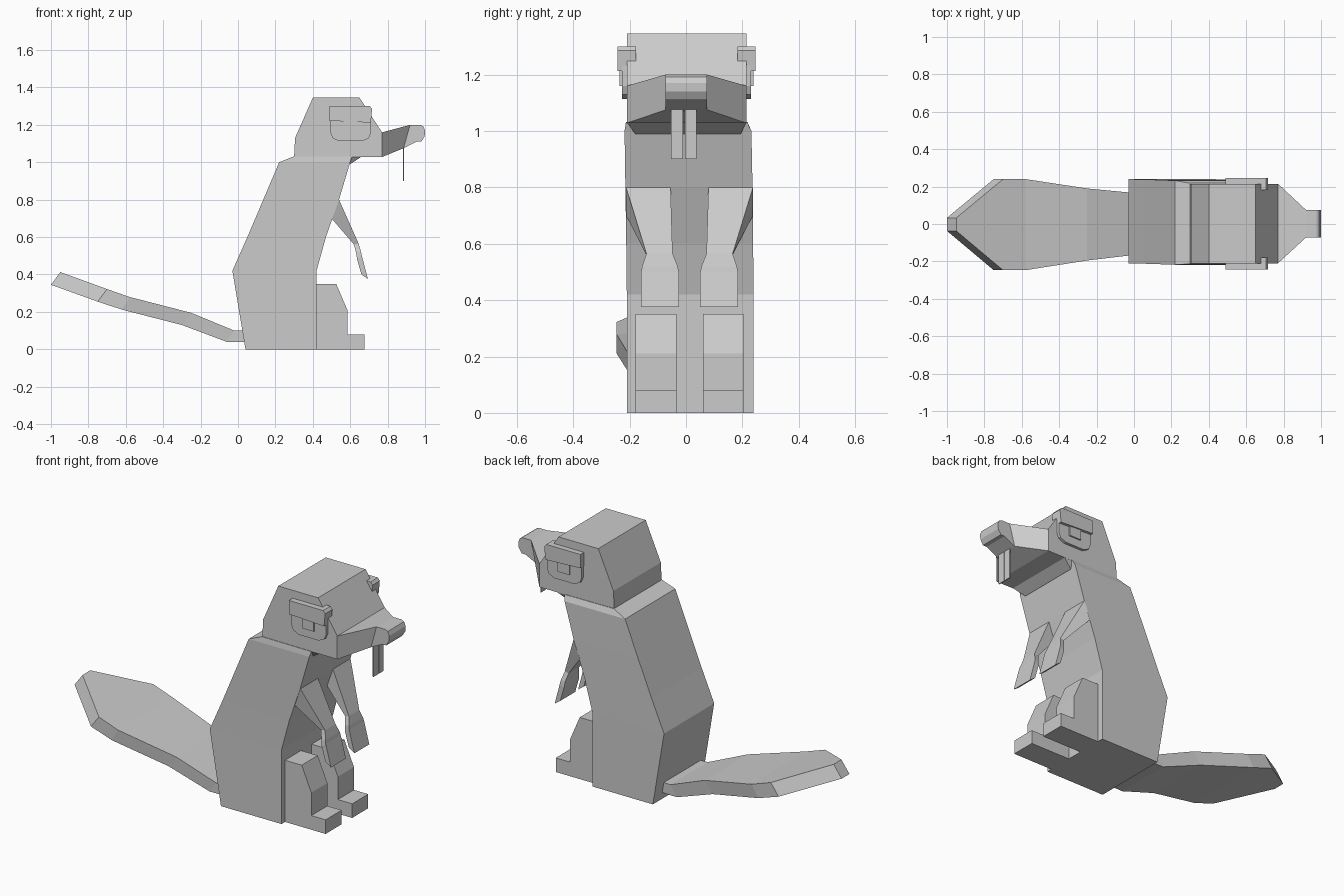
import bpy, bmesh

fur = bpy.data.materials.new("light_grey")
fur.diffuse_color = (0.6, 0.6, 0.6, 1)
MID = 0.0125  # side-to-side centre of the body


def finish(name, bm):
    bmesh.ops.recalc_face_normals(bm, faces=bm.faces)
    mesh = bpy.data.meshes.new(name)
    bm.to_mesh(mesh)
    bm.free()
    mesh.materials.append(fur)
    ob = bpy.data.objects.new(name, mesh)
    bpy.context.collection.objects.link(ob)
    return ob


def loft(name, sections):
    """Four-sided loft; each section is (xa, za, xb, zb, y0, y1)."""
    bm = bmesh.new()
    rings = []
    for xa, za, xb, zb, y0, y1 in sections:
        rings.append([bm.verts.new(p) for p in
                      ((xa, y0, za), (xb, y0, zb), (xb, y1, zb), (xa, y1, za))])
    for a, b in zip(rings, rings[1:]):
        for i in range(4):
            j = (i + 1) % 4
            bm.faces.new((a[i], a[j], b[j], b[i]))
    bm.faces.new(rings[0])
    bm.faces.new(rings[-1])
    return finish(name, bm)


def extrude(name, profile, y0, y1):
    """Side profile of (x, z) points extruded across y."""
    bm = bmesh.new()
    a = [bm.verts.new((x, y0, z)) for x, z in profile]
    b = [bm.verts.new((x, y1, z)) for x, z in profile]
    bm.faces.new(a)
    bm.faces.new(b)
    for i in range(len(a)):
        j = (i + 1) % len(a)
        bm.faces.new((a[i], a[j], b[j], b[i]))
    return finish(name, bm)


def span(side, inner, outer, mid=MID):
    return sorted((mid + side * inner, mid + side * outer))


# Upright body
loft("body", [
    (0.04, 0.00, 0.42, 0.00, -0.21, 0.24),
    (-0.03, 0.42, 0.42, 0.42, -0.21, 0.24),
    (0.05, 0.60, 0.47, 0.60, -0.212, 0.238),
    (0.135, 0.80, 0.54, 0.80, -0.215, 0.236),
    (0.22, 1.00, 0.60, 1.00, -0.218, 0.232),
    (0.30, 1.032, 0.61, 1.03, -0.213, 0.218)])

# Head and chin
extrude("head", [(0.30, 1.03), (0.305, 1.13), (0.40, 1.345), (0.65, 1.345),
                 (0.77, 1.16), (0.77, 1.028)], -0.21, 0.215)
loft("chin", [(0.50, 1.03, 0.66, 1.03, -0.21, 0.215),
              (0.50, 0.99, 0.60, 0.99, -0.18, 0.195)])

# Tapering snout with rounded nose
loft("snout", [(0.77, 1.16, 0.77, 1.028, -0.21, 0.215),
               (0.92, 1.20, 0.885, 1.075, -0.072, 0.075),
               (0.93, 1.20, 0.955, 1.11, -0.072, 0.075)])
extrude("nose", [(0.92, 1.20), (0.975, 1.20), (0.99, 1.192), (1.0, 1.17),
                 (0.998, 1.14), (0.98, 1.11), (0.95, 1.11)], -0.072, 0.075)

# Front teeth
for label, y0, y1 in (("right", -0.053, -0.01), ("left", -0.004, 0.038)):
    extrude(label + "_tooth", [(0.882, 0.90), (0.888, 0.90),
                               (0.888, 1.09), (0.882, 1.09)], y0, y1)

for label, s in (("right", -1), ("left", 1)):
    # Eye plate, pupil and heavy lid
    extrude(label + "_eye", [(0.493, 1.29), (0.493, 1.16), (0.505, 1.13),
                             (0.54, 1.113), (0.665, 1.113), (0.70, 1.13),
                             (0.712, 1.16), (0.712, 1.29)],
            *span(s, 0.18, 0.229, 0.002))
    extrude(label + "_pupil", [(0.565, 1.23), (0.565, 1.16),
                               (0.64, 1.16), (0.64, 1.23)],
            *span(s, 0.20, 0.237, 0.002))
    extrude(label + "_eyelid", [(0.49, 1.222), (0.71, 1.212), (0.717, 1.285),
                                (0.705, 1.30), (0.49, 1.30)],
            *span(s, 0.18, 0.245, 0.002))

    # Arm and hand
    loft(label + "_arm", [
        (0.54, 0.80, 0.50, 0.70, *span(s, 0.067, 0.225)),
        (0.645, 0.565, 0.62, 0.56, *span(s, 0.06, 0.153)),
        (0.658, 0.52, 0.632, 0.515, *span(s, 0.042, 0.168)),
        (0.662, 0.50, 0.637, 0.48, *span(s, 0.038, 0.172)),
        (0.695, 0.375, 0.66, 0.40, *span(s, 0.038, 0.172))])

    # Leg with foot
    extrude(label + "_leg", [(0.41, 0), (0.675, 0), (0.675, 0.08),
                             (0.585, 0.08), (0.585, 0.21), (0.525, 0.35),
                             (0.41, 0.35)], *span(s, 0.047, 0.191))

# Flat paddle tail
loft("tail", [
    (0.03, 0.10, 0.045, 0.04, -0.165, 0.165),
    (-0.02, 0.10, -0.06, 0.04, -0.168, 0.168),
    (-0.25, 0.195, -0.30, 0.13, -0.195, 0.19),
    (-0.58, 0.28, -0.62, 0.212, -0.247, 0.24),
    (-0.70, 0.322, -0.75, 0.255, -0.247, 0.24),
    (-0.95, 0.413, -1.00, 0.345, -0.037, 0.033)])
